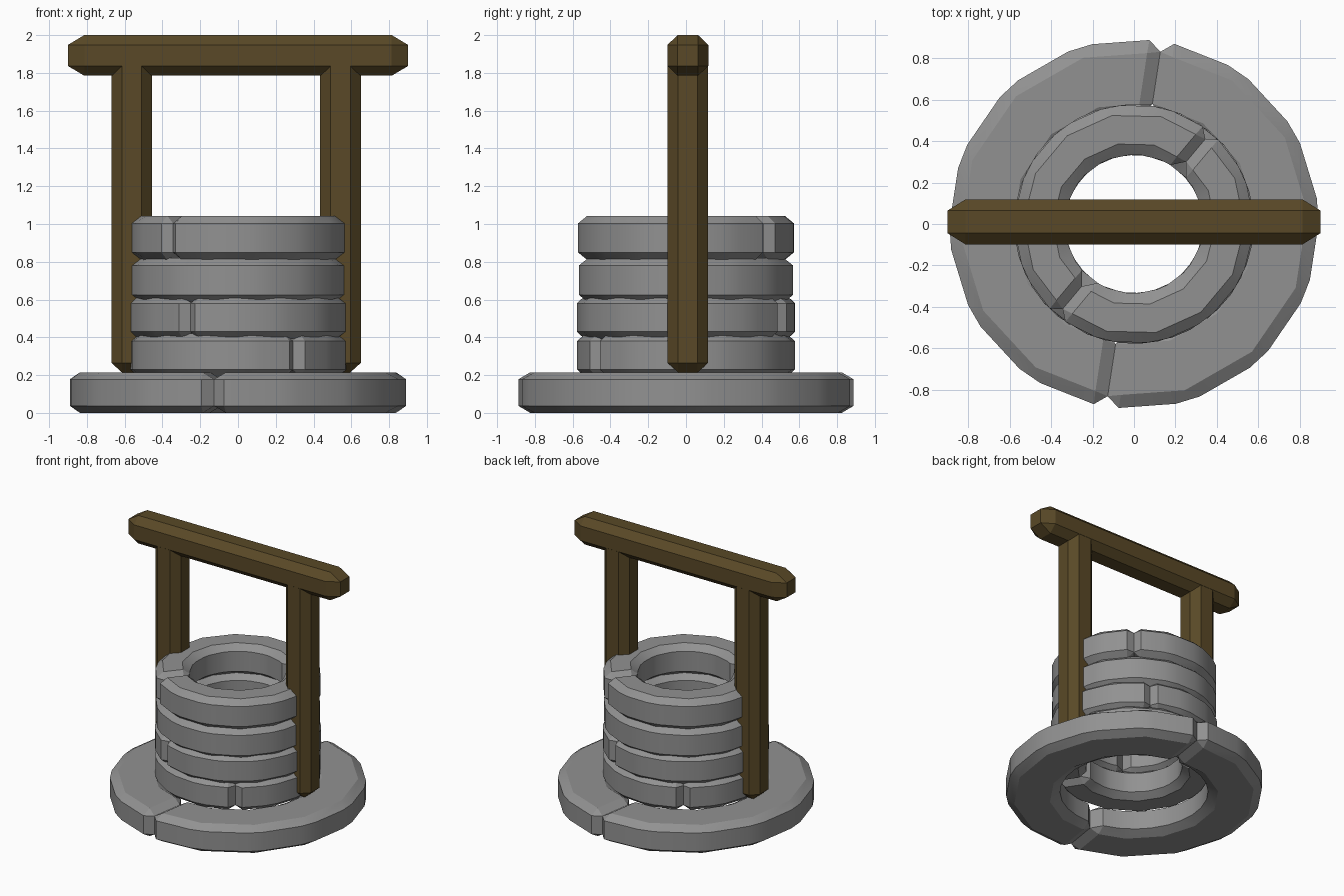
import bpy, bmesh, math

if "Cube" in bpy.data.objects:
    bpy.data.objects.remove(bpy.data.objects["Cube"])


def make_material(name, r, g, b):
    mat = bpy.data.materials.new(name)
    mat.diffuse_color = (r, g, b, 1)
    return mat


wood = make_material("wood", 0.10, 0.066, 0.020)
stone = make_material("stone", 0.175, 0.175, 0.175)
stone.diffuse_color = (0.285, 0.285, 0.285, 1)


def finish(name, bm, location, scale, bevel, material):
    """Turn a bmesh into an object with chamfered hard edges."""
    bmesh.ops.recalc_face_normals(bm, faces=bm.faces)
    mesh = bpy.data.meshes.new(name)
    bm.to_mesh(mesh)
    bm.free()
    mesh.materials.append(material)
    ob = bpy.data.objects.new(name, mesh)
    bpy.context.collection.objects.link(ob)
    ob.location, ob.scale = location, scale
    mod = ob.modifiers.new("chamfer", 'BEVEL')
    mod.width, mod.segments = bevel, 1
    mod.limit_method, mod.angle_limit = 'ANGLE', math.radians(20)
    bpy.ops.object.select_all(action='DESELECT')
    ob.select_set(True)
    bpy.context.view_layer.objects.active = ob
    bpy.ops.object.modifier_apply(modifier=mod.name)
    # Round stone faces blend together, chamfers stay crisp
    bpy.ops.object.shade_smooth_by_angle(angle=math.radians(30))


def half_ring(name, r_in, r_out, z0, z1, start, bevel, z_bevel, steps=7):
    """Half a stone ring, seven straight blocks long, closed at both ends."""
    sz = z_bevel / bevel            # flattens the chamfer vertically
    h = (z1 - z0) / sz
    bm = bmesh.new()
    sections = []
    for i in range(steps + 1):
        a = math.radians(start + 180 * i / steps)
        sections.append([bm.verts.new((r * math.cos(a), r * math.sin(a), z))
                         for r, z in ((r_in, 0), (r_out, 0), (r_out, h), (r_in, h))])
    for s, t in zip(sections, sections[1:]):
        for j in range(4):
            k = (j + 1) % 4
            bm.faces.new((s[j], s[k], t[k], t[j]))
    bm.faces.new(sections[0])
    bm.faces.new(sections[-1])
    finish(name, bm, (0, 0, z0), (1, 1, sz), bevel, stone)


def timber(name, lo, hi, scale, bevel):
    """Chamfered wooden box between two corners."""
    bm = bmesh.new()
    bmesh.ops.create_cube(bm, size=1)
    bmesh.ops.scale(bm, verts=bm.verts,
                    vec=[(b - a) / s for a, b, s in zip(lo, hi, scale)])
    finish(name, bm, [(a + b) / 2 for a, b in zip(lo, hi)], scale, bevel, wood)


# Stone base and the four wall courses, each in two halves
courses = [
    ("base", 0.525, 0.902, 0.00, 0.215, 81.3, 0.062, 0.037),
    ("wall_course_1", 0.342, 0.587, 0.19, 0.42, 123, 0.05, 0.04),
    ("wall_course_2", 0.342, 0.587, 0.39, 0.62, 62, 0.05, 0.04),
    ("wall_course_3", 0.342, 0.582, 0.585, 0.82, 0, 0.05, 0.04),
    ("wall_course_4", 0.342, 0.585, 0.81, 1.043, 50, 0.05, 0.04),
]
for name, r_in, r_out, z0, z1, angle, bevel, z_bevel in courses:
    for side, turn in (("a", 0), ("b", 180)):
        half_ring(f"{name}_{side}", r_in, r_out, z0, z1, angle + turn, bevel, z_bevel)

# Posts and cross beam; the posts sit just inside the beam's faces
timber("left_post", (-0.67, -0.097, 0.215), (-0.455, 0.117, 1.89), (1, 1, 0.9), 0.055)
timber("right_post", (0.435, -0.097, 0.215), (0.65, 0.117, 1.89), (1, 1, 0.9), 0.055)
timber("cross_beam", (-0.90, -0.098, 1.785), (0.90, 0.118, 2.0), (1.6, 1, 0.95), 0.054)

for m in bpy.data.materials:
    if m.users and not m.is_grease_pencil:
        m.use_nodes = True
        m.node_tree.nodes["Principled BSDF"].inputs["Base Color"].default_value = m.diffuse_color
